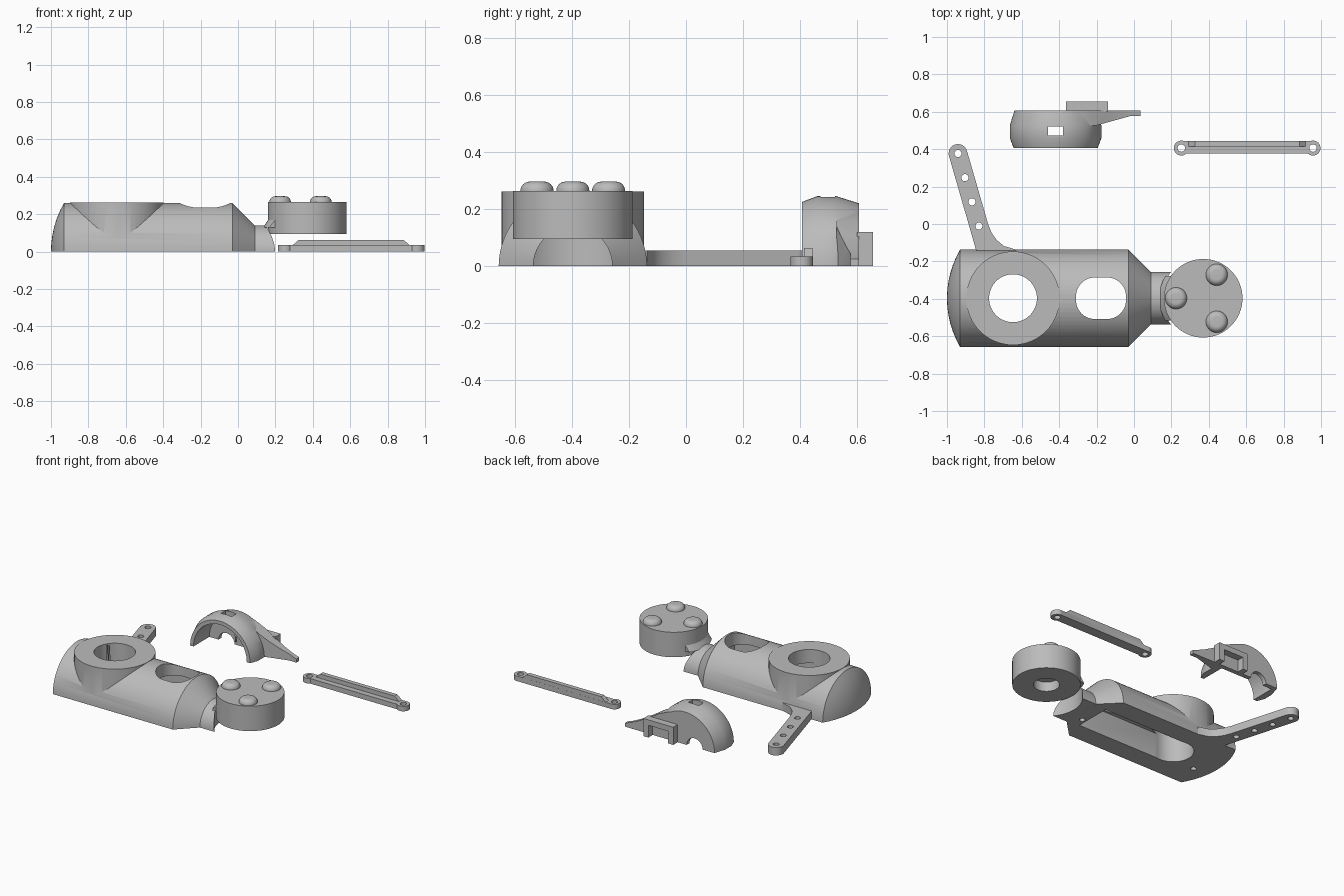
import bpy, bmesh, math
from mathutils import Vector

old = bpy.data.objects.get("Cube")
if old:
    bpy.data.objects.remove(old, do_unlink=True)

grey = bpy.data.materials.new("plain_grey")
grey.use_nodes = True
grey.diffuse_color = (0.5, 0.5, 0.5, 1)
grey.node_tree.nodes["Principled BSDF"].inputs["Base Color"].default_value = (0.5, 0.5, 0.5, 1)

AXIS_Y = -0.397      # centre line of the body and disc
ORDER = {"x": (2, 0, 1), "y": (0, 2, 1), "z": (0, 1, 2)}   # where (a, b, along) end up


def place(axis, a, b, t):
    v = (a, b, t)
    return Vector([v[i] for i in ORDER[axis]])


def finish(name, bm):
    bmesh.ops.remove_doubles(bm, verts=bm.verts, dist=1e-5)
    bmesh.ops.recalc_face_normals(bm, faces=bm.faces)
    me = bpy.data.meshes.new(name)
    bm.to_mesh(me)
    bm.free()
    me.materials.append(grey)
    ob = bpy.data.objects.new(name, me)
    bpy.context.collection.objects.link(ob)
    return ob


def prism(name, pts, lo, hi, axis="z"):
    """Extrude an outline along an axis."""
    bm = bmesh.new()
    low, high = ([bm.verts.new(place(axis, a, b, t)) for a, b in pts] for t in (lo, hi))
    bm.faces.new(low)
    bm.faces.new(high)
    n = len(pts)
    for i in range(n):
        j = (i + 1) % n
        bm.faces.new((low[i], low[j], high[j], high[i]))
    return finish(name, bm)


def box(name, x, y, z):
    return prism(name, [(x[0], y[0]), (x[1], y[0]), (x[1], y[1]), (x[0], y[1])], *z)


def arc(cx, cy, r, a0, a1, n=12):
    angles = [math.radians(a0 + (a1 - a0) * i / n) for i in range(n + 1)]
    return [(cx + r * math.cos(a), cy + r * math.sin(a)) for a in angles]


def lathe(name, profile, axis, ca, cb, half=False, n=64):
    """Revolve (along, radius) points about an axis; half keeps z > 0."""
    bm = bmesh.new()
    rings = []
    for t, r in profile:
        if r == 0:
            rings.append([bm.verts.new(place(axis, ca, cb, t))] * n)
        else:
            rings.append([bm.verts.new(place(axis, a, b, t)) for a, b in arc(ca, cb, r, 0, 360, n)[:n]])
    for p, q in zip(rings, rings[1:]):
        for i in range(n):
            j = (i + 1) % n
            loop = list(dict.fromkeys((p[i], p[j], q[j], q[i])))
            if len(loop) > 2:
                bm.faces.new(loop)
    if half:
        bmesh.ops.bisect_plane(bm, geom=bm.verts[:] + bm.edges[:] + bm.faces[:], dist=1e-5,
                               plane_co=(0, 0, 0), plane_no=(0, 0, 1), clear_inner=True)
        bmesh.ops.edgenet_fill(bm, edges=[e for e in bm.edges if e.is_boundary])
    return finish(name, bm)


def rod(name, x, y, r, lo, hi, axis="z", n=64):
    return lathe(name, [(lo, 0), (lo, r), (hi, r), (hi, 0)], axis, x, y, n=n)


def combine(ob, tool, how="DIFFERENCE"):
    """Boolean a tool into a part, then discard the tool."""
    m = ob.modifiers.new("cut", "BOOLEAN")
    m.operation, m.object, m.solver = how, tool, "EXACT"
    bpy.context.view_layer.objects.active = ob
    bpy.ops.object.modifier_apply(modifier=m.name)
    bpy.data.objects.remove(tool, do_unlink=True)


# Half-round body with domed end, tapered shoulder and neck
dome = [(-0.41 - 0.07 - 0.52 * math.cos(a), 0.52 * math.sin(a))
        for a in (math.radians(5 * i) for i in range(1, 6))]
body = lathe("body", [(-1, 0)] + dome + [(-0.93, 0.26), (-0.03, 0.26), (0.09, 0.14), (0.25, 0.14), (0.25, 0)],
             "x", AXIS_Y, 0, half=True)
combine(body, rod("neck_cut", 0.37, AXIS_Y, 0.222, -0.1, 0.4))
combine(body, rod("ring", -0.647, AXIS_Y, 0.25, 0.0, 0.262), "UNION")
combine(body, rod("ring_hole", -0.647, AXIS_Y, 0.128, -0.1, 0.4))

# Rounded window and underside pocket
window = []
for cx, cy, a in ((-0.143, 0.011, 0), (-0.21, 0.011, 90), (-0.21, -0.011, 180), (-0.143, -0.011, 270)):
    window += arc(cx, AXIS_Y + cy, 0.1, a, a + 90)
combine(body, prism("window_cut", window, -0.1, 0.4))
combine(body, box("pocket_cut", (-0.64, 0.0), (AXIS_Y - 0.125, AXIS_Y + 0.125), (-0.1, 0.17)))
for x, y in ((-0.88, -0.48), (0.03, -0.46)):
    combine(body, rod("screw_cut", x, y, 0.018, -0.1, 0.06, n=24))

# Small flared collar between neck and disc
collar = lathe("neck_collar", [(0.13, 0), (0.13, 0.235), (0.183, 0.2), (0.183, 0)], "z", 0.37, AXIS_Y)
combine(collar, box("collar_clip", (0.1, 0.25), (AXIS_Y - 0.12, AXIS_Y + 0.12), (0, 0.3)), "INTERSECT")

# Disc with blind hole underneath and three rounded studs
disc = rod("disc", 0.37, AXIS_Y, 0.21, 0.095, 0.264)
combine(disc, rod("disc_hole", 0.37, AXIS_Y, 0.08, 0.0, 0.16))
stud_profile = [(0.25, 0), (0.25, 0.058)] + [(z, r) for r, z in arc(0.026, 0.264, 0.032, 0, 90, 8)] + [(0.296, 0)]
for i in range(3):
    a = math.radians(60 + 120 * i)
    lathe("stud", stud_profile, "z", 0.37 + 0.145 * math.cos(a), AXIS_Y + 0.145 * math.sin(a), n=40)

# Perforated side arm with a fillet at the root
tip, step = Vector((-0.941, 0.377)), Vector((0.0373, -0.1293))
lean = math.degrees(math.atan2(step.y, step.x)) + 90
outline = arc(tip.x, tip.y, 0.05, lean + 180, lean, 20)
outline += [(-0.78, 0.0), (-0.762, -0.045), (-0.735, -0.085), (-0.695, -0.118), (-0.63, -0.137),
            (-0.63, -0.2), (-0.827, -0.2)]
arm = prism("side_arm", outline, 0, 0.054)
for i in range(4):
    c = tip + step * i
    combine(arm, rod("arm_hole", c.x, c.y, 0.019, -0.1, 0.2, n=24))

# Flat link strip with round ends and a raised rib
X0, X1, YS = 0.253, 0.957, 0.406
strip = box("link_strip", (X0, X1), (YS - 0.03, YS + 0.039), (0, 0.034))
for x in (X0, X1):
    combine(strip, rod("strip_end", x, YS, 0.04, 0, 0.034, n=40), "UNION")
for x in (X0, X1):
    combine(strip, rod("strip_hole", x, YS, 0.02, -0.1, 0.2, n=24))
prism("strip_rib", [(0.292, 0.02), (0.292, 0.034), (0.325, 0.063), (0.885, 0.063), (0.918, 0.034), (0.918, 0.02)],
      YS + 0.008, YS + 0.0385, "y")

# Hollow arched cover with a tapering tail
CX = -0.419
cover = lathe("arched_cover", [(0.407, 0), (0.407, 0.225), (0.46, 0.245), (0.527, 0.245), (0.607, 0.22), (0.607, 0)],
              "y", CX, 0, half=True)
tail = prism("tail", [(CX, 0), (CX, 0.21), (-0.3, 0.19), (-0.22, 0.155), (-0.14, 0.105), (-0.06, 0.062),
                      (0.0, 0.036), (0.034, 0.024), (0.034, 0)], 0.5, 0.607, "y")
combine(tail, prism("tail_clip", [(-0.5, 0.527), (-0.2, 0.527), (-0.02, 0.577), (0.1, 0.577), (0.1, 0.7),
                                  (-0.5, 0.7)], -0.1, 0.4), "INTERSECT")
combine(cover, tail, "UNION")
combine(cover, rod("cover_hollow", CX, 0, 0.2, 0.3, 0.577, "y"))
combine(cover, rod("rear_cut", -0.49, 0, 0.06, 0.5, 0.7, "y", 32))
combine(cover, box("top_slot", (-0.46, -0.38), (0.472, 0.522), (0.1, 0.4)))

# Square bracket on the back of the cover
bracket = box("rear_bracket", (-0.363, -0.138), (0.6, 0.655), (0, 0.12))
combine(bracket, box("bracket_cut", (-0.325, -0.176), (0.608, 0.7), (-0.1, 0.083)))

# Smooth the round faces, keep the edges sharp
bpy.ops.object.select_all(action="DESELECT")
for ob in bpy.context.collection.objects:
    if ob.type == "MESH" and grey.name in ob.data.materials:
        ob.select_set(True)
        bpy.context.view_layer.objects.active = ob
bpy.ops.object.shade_smooth_by_angle(angle=math.radians(25))
